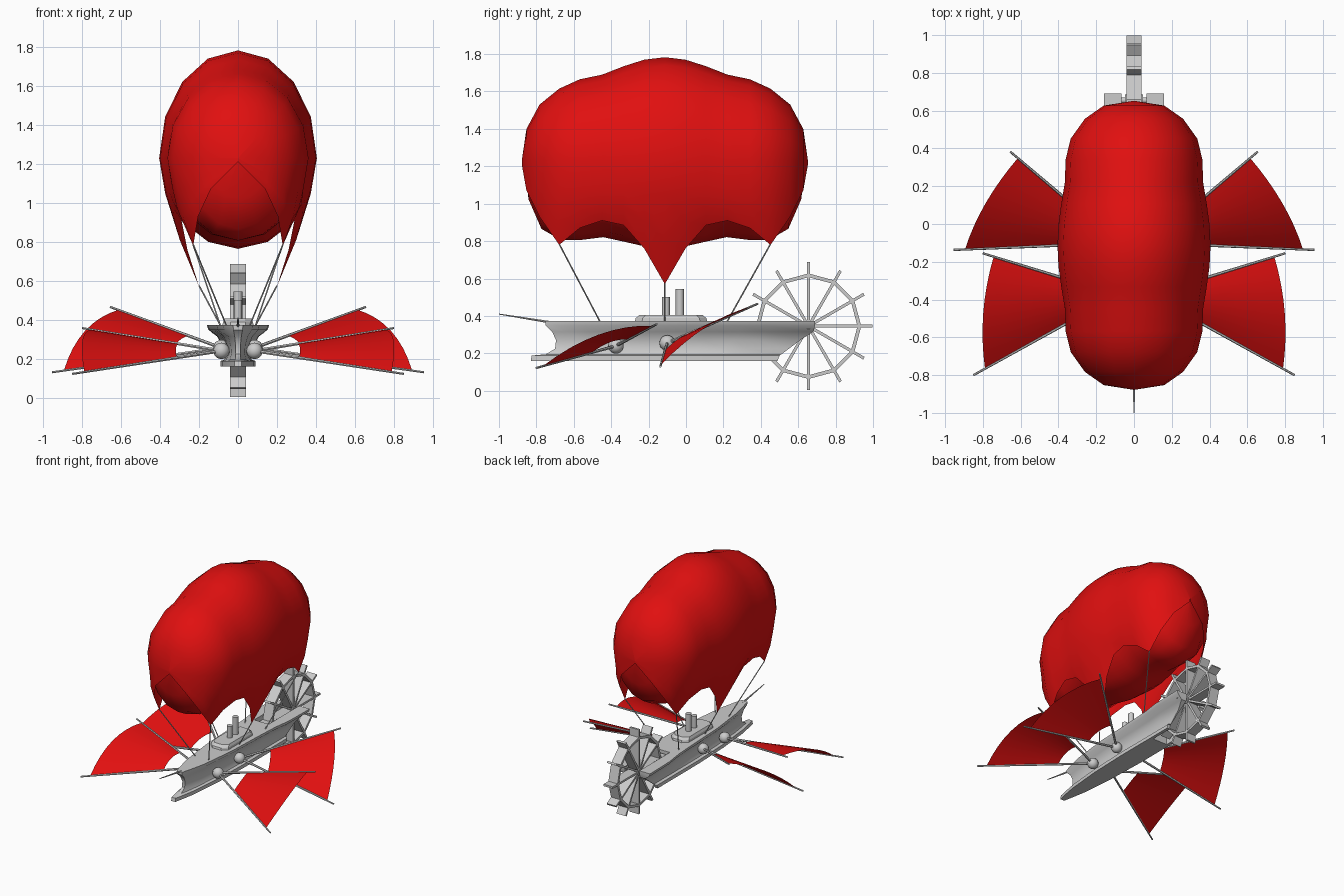
import bpy, bmesh, math
from mathutils import Vector

if "Cube" in bpy.data.objects:
    bpy.data.objects.remove(bpy.data.objects["Cube"])

red = bpy.data.materials.new("red_cloth")
red.diffuse_color = (0.75, 0.005, 0.005, 1)
red.use_nodes = True
red.node_tree.nodes["Principled BSDF"].inputs["Base Color"].default_value = red.diffuse_color


def finish(name, bm, mat=None, angle=None):
    bmesh.ops.remove_doubles(bm, verts=bm.verts, dist=0.0005)
    bmesh.ops.recalc_face_normals(bm, faces=bm.faces)
    me = bpy.data.meshes.new(name)
    bm.to_mesh(me)
    bm.free()
    ob = bpy.data.objects.new(name, me)
    bpy.context.collection.objects.link(ob)
    if mat:
        me.materials.append(mat)
    if angle:
        bpy.ops.object.select_all(action='DESELECT')
        ob.select_set(True)
        bpy.context.view_layer.objects.active = ob
        bpy.ops.object.shade_smooth_by_angle(angle=math.radians(angle))
    return ob


def loft(name, rows, closed=False, caps=False, mat=None, angle=None):
    bm = bmesh.new()
    grid = [[bm.verts.new(p) for p in r] for r in rows]
    n = len(rows[0])
    for a, b in zip(grid, grid[1:]):
        for i in range(n if closed else n - 1):
            j = (i + 1) % n
            bm.faces.new((a[i], a[j], b[j], b[i]))
    if caps:
        bm.faces.new(grid[0])
        bm.faces.new(grid[-1])
    return finish(name, bm, mat, angle)


def rod(name, a, b, r0, r1=None, sides=6, angle=None):
    a, b = Vector(a), Vector(b)
    q = (b - a).to_track_quat('Z', 'Y')
    def ring(c, r):
        return [c + q @ Vector((r * math.cos(k * math.tau / sides), r * math.sin(k * math.tau / sides), 0))
                for k in range(sides)]
    return loft(name, [ring(a, r0), ring(b, r1 or r0)], True, True, None, angle)


def box(name, lo, hi):
    (x0, y0, z0), (x1, y1, z1) = lo, hi
    return loft(name, [[(x0, y0, z), (x1, y0, z), (x1, y1, z), (x0, y1, z)] for z in (z0, z1)], True, True)


# Balloon stations: distance from middle, half width, top, bottom, cover edge x and z
YC, ZC = -0.113, 1.23
half = [(0, .405, 1.783, .757, .20, .57), (.11, .40, 1.77, .765, .26, .76),
        (.22, .385, 1.735, .79, .285, .885), (.335, .366, 1.69, .815, .29, .91),
        (.455, .362, 1.665, .80, .265, .87), (.565, .335, 1.615, .80, .23, .78),
        (.67, .26, 1.53, .86, .205, .93), (.74, .16, 1.4, 1.02, .14, 1.07),
        (.765, .001, 1.23, 1.22, .001, 1.21)]
stations = [(-s[0],) + s[1:] for s in reversed(half[1:])] + half


def ring_point(s, deg, k=1.0):
    c, n = math.cos(math.radians(deg)), math.sin(math.radians(deg))
    h = s[2] - ZC if n > 0 else ZC - s[3]
    return Vector((s[1] * c * k, YC + s[0] * k, ZC + h * n * k))


loft("gas_envelope", [[ring_point(s, i * 22.5, .985) for i in range(16)] for s in stations],
     True, False, red, 60)

# Draped cover with pointed tabs
rows = []
for s in stations:
    right = [ring_point(s, a) for a in (90, 67.5, 45, 22.5, 0, -22.5)]
    edge = Vector((s[4], YC + s[0], s[5]))
    mid = right[-1].lerp(edge, .5) + Vector((.012 if s[1] > .2 else 0, 0, 0))
    right += [mid, edge]
    rows.append([Vector((-p.x, p.y, p.z)) for p in reversed(right[1:])] + right)
loft("envelope_cover", rows, False, False, red, 60)

# Hull levels: z, bow y, stern y, deck width share, fixed width
levels = [(.372, -.75, .69, 1), (.348, -.75, .69, .95), (.315, -.715, .68, .68), (.27, -.695, .61, .5),
          (.225, -.70, .55, .46), (.195, -.75, .51, .55), (.188, -.825, .50, .72), (.16, -.83, .49, .72)]
widths = [(0, .025), (.05, .045), (.14, .075), (.35, .11), (.6, .125), (.72, .135), (.82, .155), (1, .16)]
rows = []
for z, y0, y1, f in levels:
    side = []
    for t, w in widths:
        w = min(w, .125) * f if z < .2 else w * f
        side.append((w, y0 + (y1 - y0) * t, z))
    rows.append(side + [(-x, y, zz) for x, y, zz in reversed(side)])
hull = loft("hull", rows, True, True, None, 35)

# Slot in the stern for the wheel
slot = box("wheel_slot_cutter", (-.065, .3, -.1), (.065, 1.1, .6))
slot.hide_render = True
slot.hide_viewport = True
cut = hull.modifiers.new("slot", 'BOOLEAN')
cut.object = slot
cut.solver = 'EXACT'

# Cabin, funnels and bowsprit
loft("cabin", [[(x * .08 * k, -.08 + y * .195 * k, z) for x, y in
                ((-.5, -1), (.5, -1), (1, -.8), (1, .8), (.5, 1), (-.5, 1), (-1, .8), (-1, -.8))]
               for k, z in ((1, .365), (.97, .388), (.86, .406))], True, True)
rod("front_funnel", (0, -.107, .36), (0, -.107, .50), .021, sides=12, angle=40)
rod("rear_funnel", (0, -.033, .36), (0, -.033, .545), .022, sides=12, angle=40)
rod("bowsprit", (0, -.70, .362), (0, -1, .41), .008, .003)

# Paddle wheel
WY, WZ, W = .655, .345, .041


def wheel_ring(r, x):
    return [(x, WY + r * math.cos(k * math.pi / 6), WZ + r * math.sin(k * math.pi / 6)) for k in range(12)]


loft("wheel_rim", [wheel_ring(.282, -W), wheel_ring(.282, W), wheel_ring(.262, W),
                   wheel_ring(.262, -W), wheel_ring(.282, -W)], True)
for k in range(12):
    a = k * math.pi / 6
    d, n = Vector((0, math.cos(a), math.sin(a))), Vector((0, -math.sin(a), math.cos(a))) * .008
    c = Vector((0, WY, WZ))
    loft("wheel_paddle", [[c + d * r + n * u + Vector((v * W, 0, 0)) for u, v in
                           ((-1, -1), (1, -1), (1, 1), (-1, 1))] for r in (.01, .342)], True, True)
rod("wheel_axle", (-.13, WY, WZ), (.13, WY, WZ), .016, sides=10, angle=40)
rod("wheel_hub", (-.048, WY, WZ), (.048, WY, WZ), .03, sides=12, angle=40)

# Fan sails: pivot, two rod tips, cloth reach, bulge
fans = [("front", (.085, -.375, .24), (.85, -.80, .122), (.80, -.155, .357), .92, .065),
        ("rear", (.085, -.10, .255), (.955, -.137, .13), (.655, .383, .465), .93, .05)]
ropes = [("front", (.23, -.678, .785), (.06, -.46, .37)), ("middle", (.20, YC, .575), (.09, YC, .37)),
         ("rear", (.23, .452, .785), (.09, .22, .37))]
for m, sd in ((1, "right"), (-1, "left")):
    def flip(p):
        return Vector((p[0] * m, p[1], p[2]))
    for name, p, a, b, reach, bulge in fans:
        p, a, b = flip(p), flip(a), flip(b)
        bm = bmesh.new()
        bmesh.ops.create_uvsphere(bm, u_segments=16, v_segments=10, radius=.042)
        bmesh.ops.translate(bm, verts=bm.verts, vec=p)
        finish(f"{name}_{sd}_pivot", bm, None, 60)
        rod(f"{name}_{sd}_lower_spar", p, a, .009, .006)
        rod(f"{name}_{sd}_upper_spar", p, b, .009, .006)
        rows = []
        for i in range(5):
            r = .3 + (reach - .3) * i / 4
            row = []
            for j in range(9):
                t = j / 8
                lift = 4 * t * (1 - t) * r
                q = p + (a - p).lerp(b - p, t) * r
                row.append(q + Vector((m * .035 * lift, 0, bulge * lift)))
            rows.append(row)
        loft(f"{name}_{sd}_sail", rows, False, False, red, 60)
    # Suspension ropes
    for name, a, b in ropes:
        rod(f"{name}_{sd}_rope", flip(a), flip(b), .004, sides=5)
